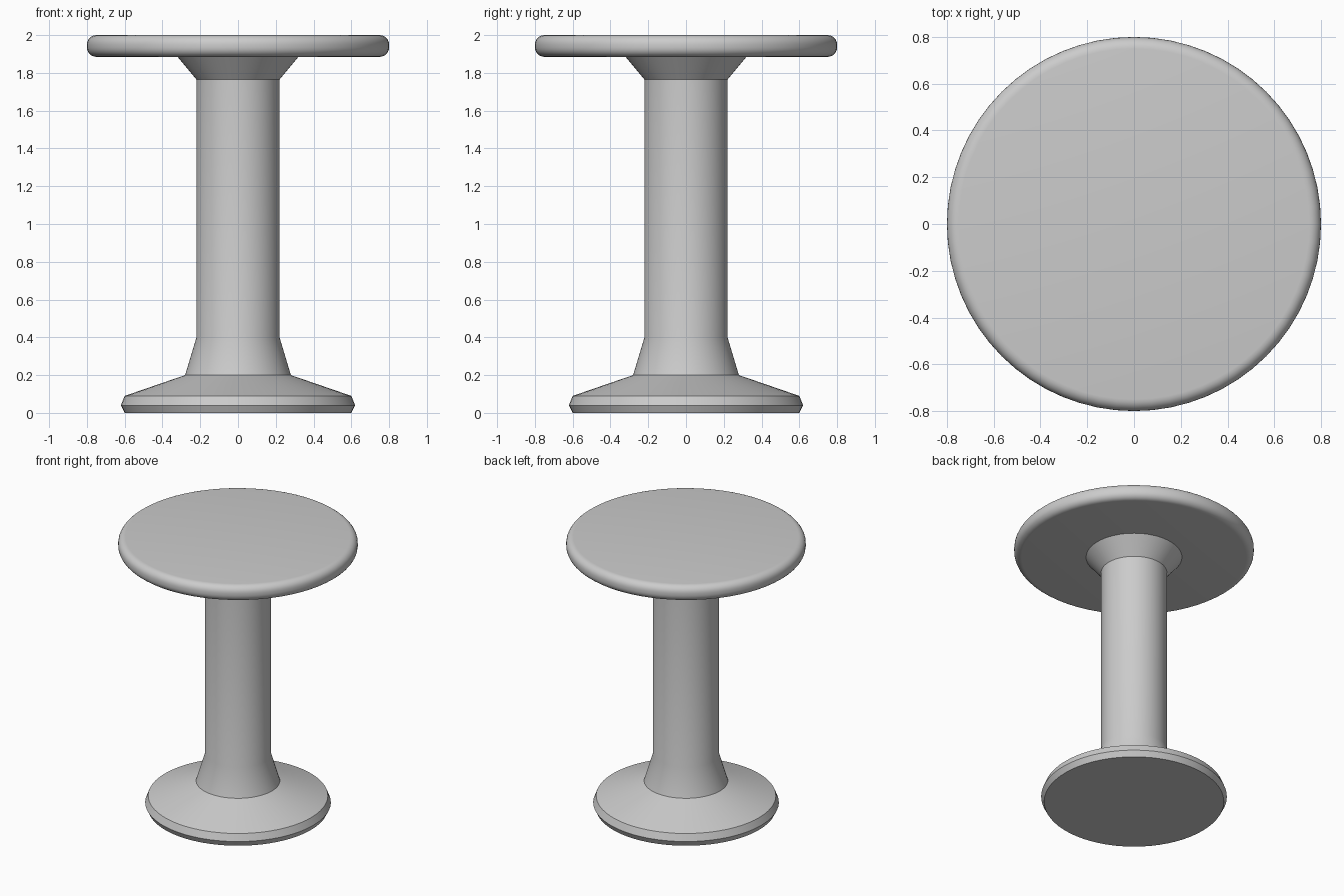
import bpy, bmesh
from math import cos, sin, pi, radians

if "Cube" in bpy.data.objects:
    bpy.data.objects.remove(bpy.data.objects["Cube"])

SIDES = 64


def lathe(name, profile):
    """Revolve an (r, z) profile, starting and ending on the axis, around z."""
    bm = bmesh.new()
    verts = [bm.verts.new((r, 0, z)) for r, z in profile]
    edges = [bm.edges.new(pair) for pair in zip(verts, verts[1:])]
    bmesh.ops.spin(bm, geom=verts + edges, axis=(0, 0, 1), cent=(0, 0, 0),
                   angle=2 * pi, steps=SIDES, use_merge=True)
    bmesh.ops.remove_doubles(bm, verts=bm.verts, dist=1e-5)
    bmesh.ops.recalc_face_normals(bm, faces=bm.faces)
    mesh = bpy.data.meshes.new(name)
    bm.to_mesh(mesh)
    bm.free()
    obj = bpy.data.objects.new(name, mesh)
    bpy.context.collection.objects.link(obj)
    bpy.ops.object.select_all(action='DESELECT')
    obj.select_set(True)
    bpy.context.view_layer.objects.active = obj
    bpy.ops.object.shade_smooth_by_angle(angle=radians(20))
    return obj


def arc(r, z, radius, start, end, steps=6):
    """Quarter-round points for a softened rim."""
    angles = [radians(start + (end - start) * i / steps) for i in range(steps + 1)]
    return [(r + radius * cos(a), z + radius * sin(a)) for a in angles]


# Pedestal: bevelled foot, flared column and conical collar
lathe("pedestal", [(0, 0), (0.6, 0), (0.62, 0.04), (0.6, 0.09), (0.28, 0.2),
                   (0.22, 0.4), (0.22, 1.765), (0.32, 1.885), (0, 1.885)])

# Round top with a softened rim
BOTTOM, TOP, RADIUS, ROUND = 1.885, 2.0, 0.8, 0.05
lathe("table_top", [(0, BOTTOM)]
      + arc(RADIUS - ROUND, BOTTOM + ROUND, ROUND, -90, 0)
      + arc(RADIUS - ROUND, TOP - ROUND, ROUND, 0, 90)
      + [(0, TOP)])
